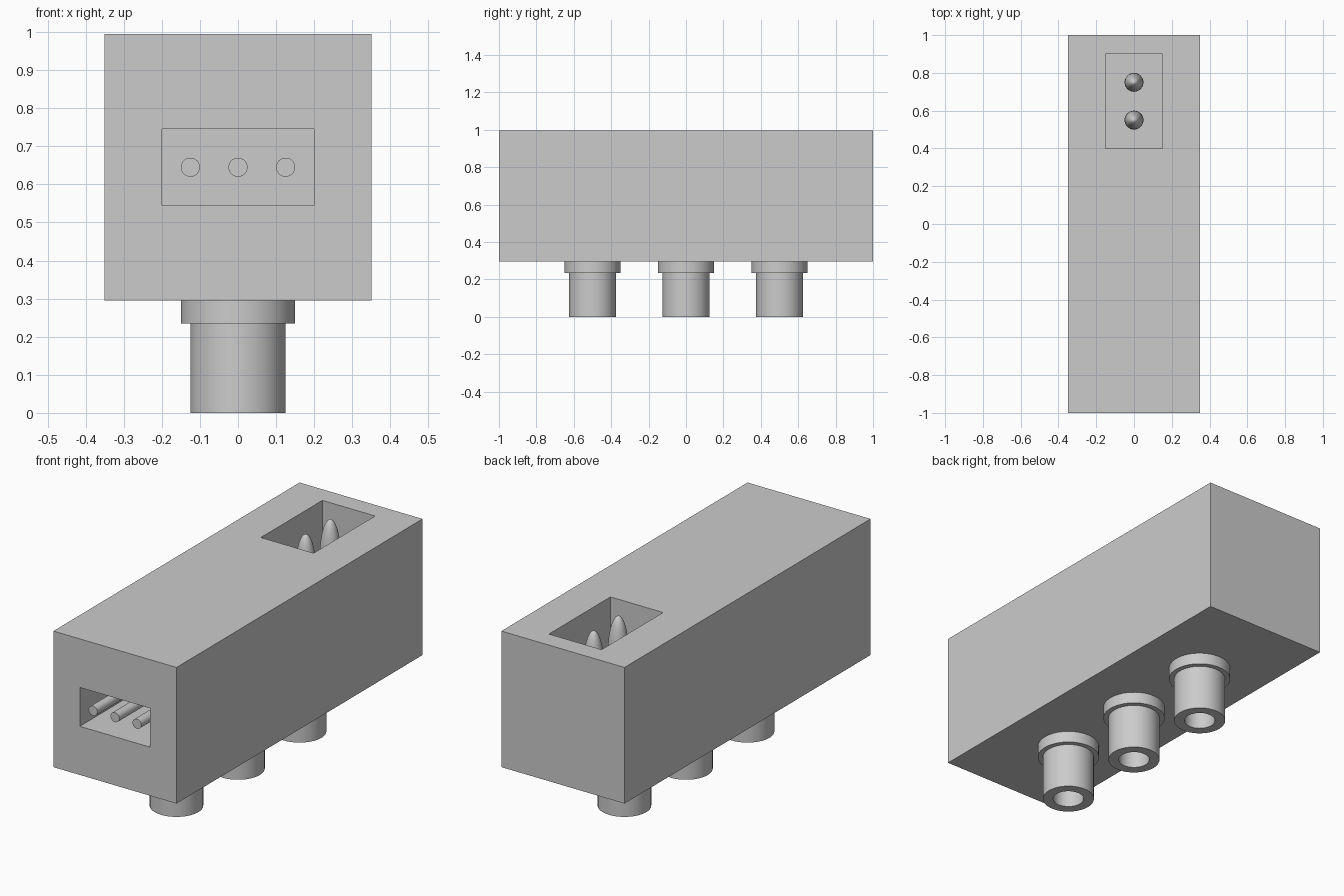
import bpy, bmesh, math
from mathutils import Matrix, Vector

old = bpy.data.objects.get("Cube")
if old:
    bpy.data.objects.remove(old, do_unlink=True)

grey = bpy.data.materials.new("plain grey")
grey.use_nodes = True
colour = (0.6, 0.6, 0.6, 1)
grey.diffuse_color = colour
grey.node_tree.nodes["Principled BSDF"].inputs["Base Color"].default_value = colour

BOTTOM, TOP = 0.295, 0.995
RECESS = 0.4


def finish(name, bm, smooth=False):
    bmesh.ops.recalc_face_normals(bm, faces=bm.faces)
    mesh = bpy.data.meshes.new(name)
    bm.to_mesh(mesh)
    bm.free()
    obj = bpy.data.objects.new(name, mesh)
    bpy.context.collection.objects.link(obj)
    mesh.materials.append(grey)
    bpy.ops.object.select_all(action='DESELECT')
    obj.select_set(True)
    bpy.context.view_layer.objects.active = obj
    if smooth:
        bpy.ops.object.shade_smooth_by_angle(angle=math.radians(35))
    return obj


def box(name, low, high):
    low, high = Vector(low), Vector(high)
    bm = bmesh.new()
    bmesh.ops.create_cube(bm, size=1, matrix=Matrix.Translation((low + high) / 2)
                          @ Matrix.Diagonal((high - low).to_4d()))
    return finish(name, bm)


def lathe(name, profile, y, steps=48):
    """Spin a closed (radius, z) profile around a vertical axis."""
    bm = bmesh.new()
    verts = [bm.verts.new((r, y, z)) for r, z in profile]
    edges = [bm.edges.new((a, b)) for a, b in zip(verts, verts[1:])]
    bmesh.ops.spin(bm, geom=verts + edges, cent=(0, y, 0), axis=(0, 0, 1),
                   angle=math.tau, steps=steps)
    bmesh.ops.remove_doubles(bm, verts=bm.verts, dist=0.0001)
    return finish(name, bm, smooth=True)


# Housing with a recess in the front and another in the top
housing = box("housing", (-0.35, -1, BOTTOM), (0.35, 1, TOP))
cutters = [
    box("front_cutter", (-0.2, -1.1, 0.545), (0.2, -1 + RECESS, 0.745)),
    box("top_cutter", (-0.15, 0.4, TOP - RECESS), (0.15, 0.9, TOP + 0.1)),
]
bpy.context.view_layer.objects.active = housing
for cutter in cutters:
    cutter.hide_render = True
    cut = housing.modifiers.new("recess", 'BOOLEAN')
    cut.operation = 'DIFFERENCE'
    cut.solver = 'EXACT'
    cut.object = cutter
    bpy.ops.object.modifier_apply(modifier=cut.name)
    bpy.data.objects.remove(cutter, do_unlink=True)

# Three round contact rods in the front recess
for i in (-1, 0, 1):
    bm = bmesh.new()
    place = (Matrix.Translation((0.125 * i, -1 + RECESS / 2, 0.645))
             @ Matrix.Rotation(math.pi / 2, 4, 'X'))
    bmesh.ops.create_cone(bm, cap_ends=True, segments=32, radius1=0.025,
                          radius2=0.025, depth=RECESS, matrix=place)
    finish("contact_rod", bm, smooth=True)

# Two slender rounded pins in the top recess
for y in (0.55, 0.75):
    bm = bmesh.new()
    bmesh.ops.create_uvsphere(bm, u_segments=32, v_segments=24, radius=1,
                              matrix=Matrix.Translation((0, y, TOP - RECESS / 2))
                              @ Matrix.Diagonal((0.05, 0.05, RECESS / 2, 1)))
    finish("top_pin", bm, smooth=True)

# Three hollow collared sockets underneath
socket = [(0.075, BOTTOM), (0.075, 0), (0.125, 0), (0.125, 0.235),
          (0.15, 0.235), (0.15, BOTTOM)]
for y in (-0.5, 0, 0.5):
    lathe("socket", socket, y)
